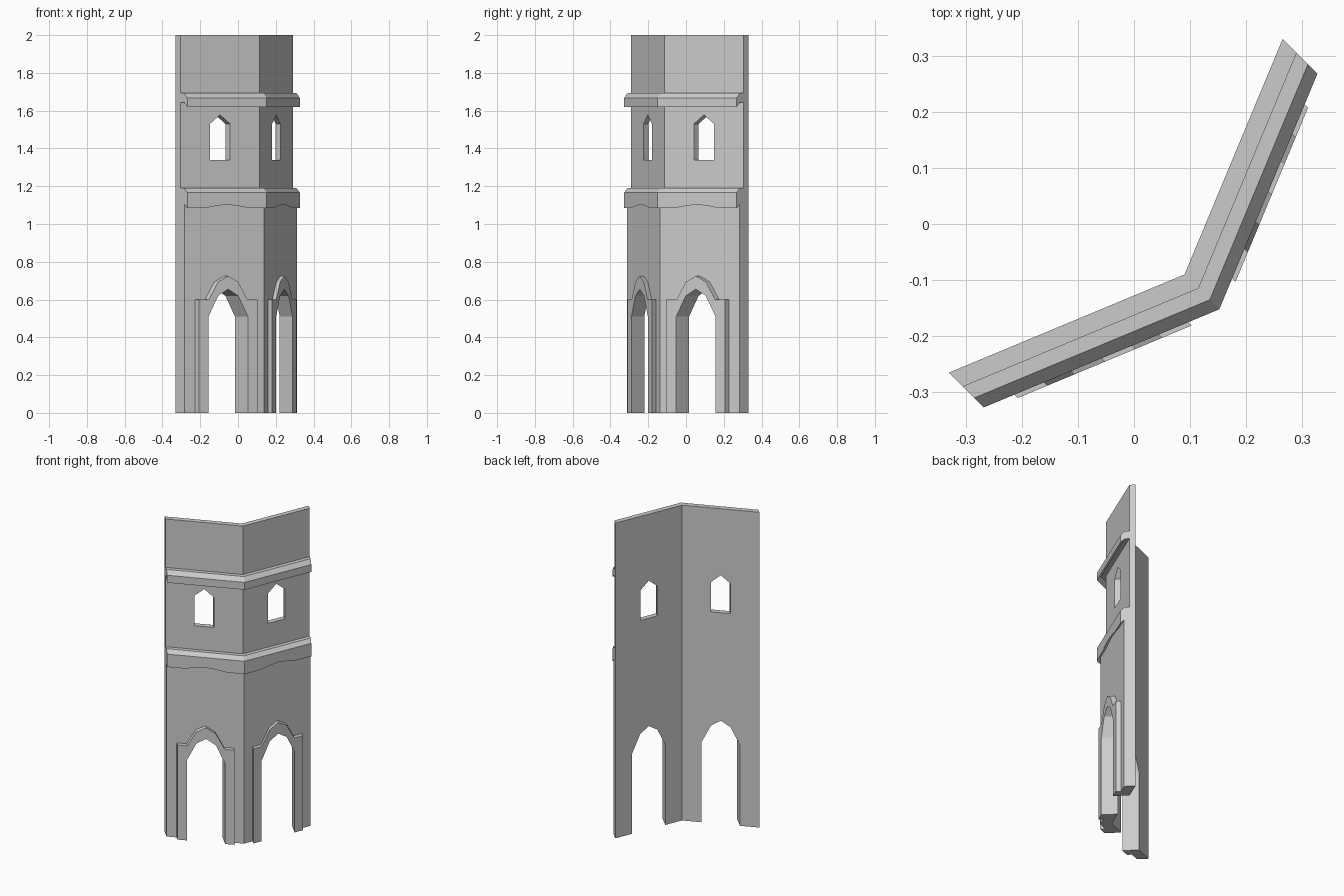
import bpy
import bmesh

cube = bpy.data.objects.get("Cube")
if cube:
    bpy.data.objects.remove(cube, do_unlink=True)

HALF = 0.21            # half the x extent of one wall
SLOPE = 0.175 / 0.42   # plan slope of the front wall


def place(s, d, z, side):
    """Wall coordinates (along, outward, up) to world; side is the diagonal mirror."""
    x, y = -0.12 + s + d, -0.1775 + s * SLOPE - d
    return (-y, -x, z) if side else (x, y, z)


def make_object(name, bm):
    bmesh.ops.recalc_face_normals(bm, faces=bm.faces[:])
    mesh = bpy.data.meshes.new(name)
    bm.to_mesh(mesh)
    bm.free()
    obj = bpy.data.objects.new(name, mesh)
    bpy.context.collection.objects.link(obj)
    return obj


def loft(name, rings):
    """Skin a row of matching closed rings and cap both ends."""
    bm = bmesh.new()
    rows = [[bm.verts.new(p) for p in ring] for ring in rings]
    for a, b in zip(rows, rows[1:]):
        for i in range(len(a)):
            j = (i + 1) % len(a)
            bm.faces.new((a[i], a[j], b[j], b[i]))
    bm.faces.new(rows[0])
    bm.faces.new(rows[-1])
    return make_object(name, bm)


def prism(name, outline, d0, d1, side):
    return loft(name, [[place(s, d, z, side) for s, z in outline] for d in (d0, d1)])


def mirrored(half):
    """Complete a symmetric outline from its left half, ending at the apex."""
    return half + [(-s, z) for s, z in reversed(half[:-1])]


def wall_profile(wave):
    return [(0, 0), (0, 2), (0.025, 2),
            # upper cornice
            (0.025, 1.693), (0.045, 1.693), (0.062, 1.667), (0.062, 1.62),
            (0.045, 1.643), (0.025, 1.643),
            # lower cornice with a wavy underside
            (0.025, 1.19), (0.045, 1.19), (0.062, 1.167), (0.062, 1.085 + wave),
            (0.047, 1.105 + wave), (0.047, 0)]


# Folded wall with both cornices, swept along two sides
stations = [(-1, 0), (-0.55, 0), (-0.25, 0.012), (0, 0.018),
            (0.25, 0.012), (0.55, 0), (1, 0)]
path = [(f, w, 0) for f, w in stations] + [(f, w, 1) for f, w in reversed(stations[:-1])]
walls = loft("tower_walls", [[place(f * HALF, d, z, side) for d, z in wall_profile(w)]
                             for f, w, side in path])

arch = [(-0.104, 0.51), (-0.053, 0.62), (0, 0.655)]
window = mirrored([(-0.053, 1.34), (-0.053, 1.53), (0, 1.578)])
arch_hole = mirrored([(-0.104, -0.1)] + arch)
trim_outline = mirrored([(-0.155, 0), (-0.155, 0.6), (-0.102, 0.6),
                         (-0.053, 0.693), (0, 0.725)])
trim_outline += list(reversed(mirrored([(-0.104, 0)] + arch)))

# Doorways, windows and raised door surrounds
for side, label in enumerate(("front", "side")):
    for part, outline in (("arch", arch_hole), ("window", window)):
        cutter = prism(f"{label}_{part}_cutter", outline, -0.05, 0.12, side)
        cutter.hide_render = True
        mod = walls.modifiers.new(part, "BOOLEAN")
        mod.operation = "DIFFERENCE"
        mod.solver = "EXACT"
        mod.object = cutter
        bpy.context.view_layer.objects.active = walls
        bpy.ops.object.modifier_apply(modifier=mod.name)
        bpy.data.objects.remove(cutter, do_unlink=True)
    prism(f"{label}_arch_surround", trim_outline, 0.047, 0.068, side)
